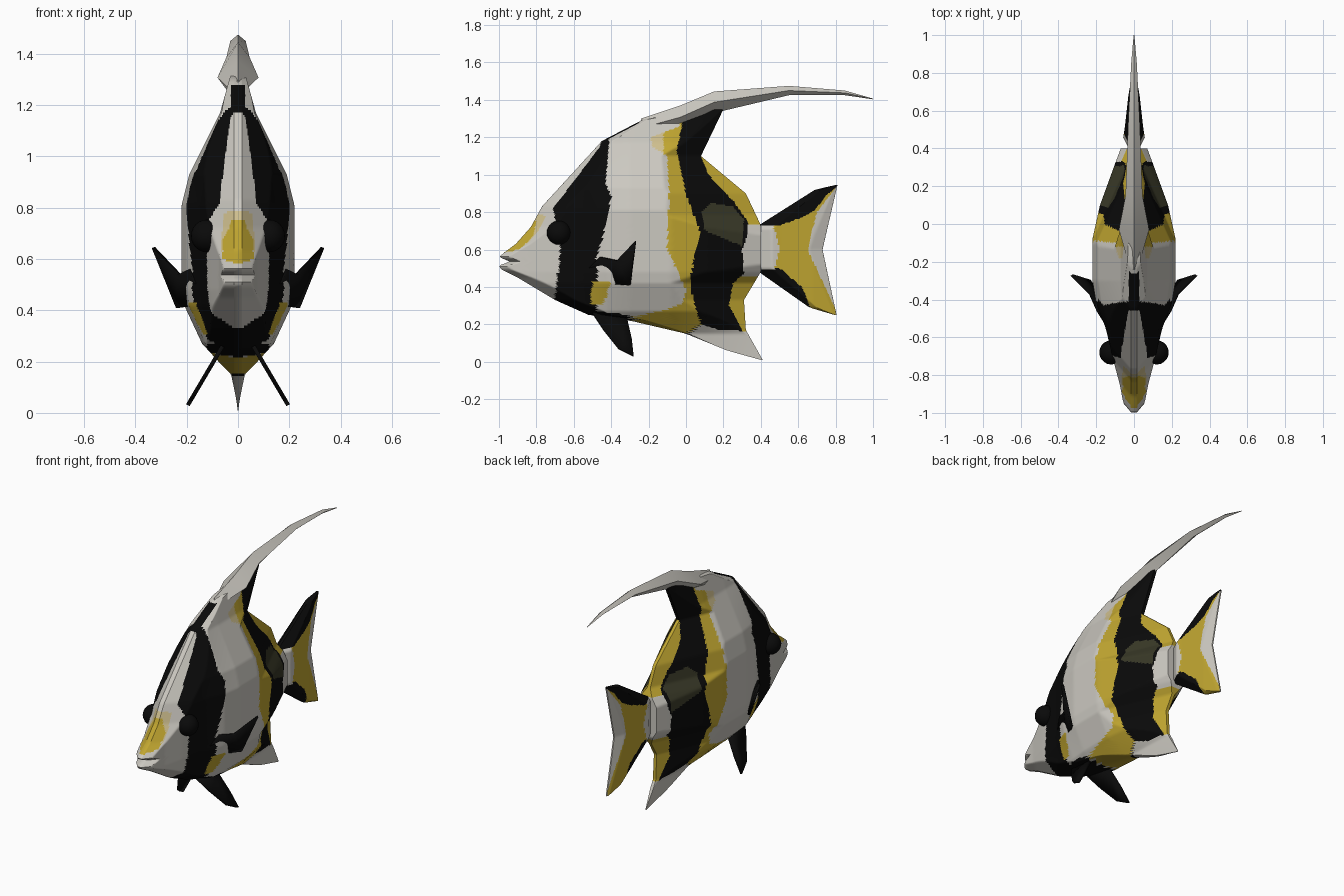
import bpy, bmesh, math

cube = bpy.data.objects.get("Cube")
if cube:
    bpy.data.objects.remove(cube, do_unlink=True)

PALETTE = {
    "cream_white": (0.60, 0.58, 0.53),
    "yellow": (0.53, 0.38, 0.03),
    "pale_yellow": (0.62, 0.52, 0.27),
    "olive": (0.04, 0.04, 0.02),
    "black": (0.003, 0.003, 0.003),
}
NAMES = list(PALETTE)
MATERIALS = []
for label, rgb in PALETTE.items():
    mat = bpy.data.materials.new(label)
    mat.use_nodes = True
    shader = mat.node_tree.nodes["Principled BSDF"]
    shader.inputs["Base Color"].default_value = (*rgb, 1)
    shader.inputs["Roughness"].default_value = 0.8
    mat.diffuse_color = (*rgb, 1)
    MATERIALS.append(mat)


def interp(table, v):
    """Piecewise linear lookup in (key, value) pairs."""
    if v <= table[0][0]:
        return table[0][1]
    for (a, fa), (b, fb) in zip(table, table[1:]):
        if v <= b:
            return fa + (fb - fa) * (v - a) / (b - a)
    return table[-1][1]


def inside(poly, y, z):
    hit = False
    for (ya, za), (yb, zb) in zip(poly, poly[1:] + poly[:1]):
        if (za > z) != (zb > z) and y < ya + (yb - ya) * (z - za) / (zb - za):
            hit = not hit
    return hit


def finish(name, bm, colour, angle=40):
    """colour is a palette name or a rule giving one from a face centre."""
    bmesh.ops.recalc_face_normals(bm, faces=bm.faces)
    for face in bm.faces:
        c = face.calc_center_median()
        face.material_index = NAMES.index(colour(c.y, c.z) if callable(colour) else colour)
    mesh = bpy.data.meshes.new(name)
    bm.to_mesh(mesh)
    bm.free()
    for mat in MATERIALS:
        mesh.materials.append(mat)
    obj = bpy.data.objects.new(name, mesh)
    bpy.context.collection.objects.link(obj)
    bpy.ops.object.select_all(action="DESELECT")
    obj.select_set(True)
    bpy.context.view_layer.objects.active = obj
    bpy.ops.object.shade_smooth_by_angle(angle=math.radians(angle))
    return obj


def loft(bm, rings):
    loops = [[bm.verts.new(p) for p in ring] for ring in rings]
    n = len(loops[0])
    for low, high in zip(loops, loops[1:]):
        for i in range(n):
            j = (i + 1) % n
            bm.faces.new((low[i], low[j], high[j], high[i]))
    bm.faces.new(loops[0])
    bm.faces.new(loops[-1])


def slab(name, front, back, width, colour, rows, cols):
    """Stack level sections running from a front edge to a back edge."""
    bm = bmesh.new()
    rings = []
    bottom, top = front[0][0], front[-1][0]
    for r in range(rows + 1):
        z = bottom + (top - bottom) * r / rows
        f, b = interp(front, z), interp(back, z)
        ys = [f + (b - f) * (1 - math.cos(math.pi * c / cols)) / 2 for c in range(cols + 1)]
        side = [(width(y, z, y - f, b - y), y, z) for y in ys[1:-1]]
        mirrored = [(-x, y, z) for x, y, z in reversed(side)]
        rings.append([(0, f, z), *side, (0, b, z), *mirrored])
    loft(bm, rings)
    return finish(name, bm, colour)


# Body: outline as front and back edges by height, then half widths
body_front = [(.01, .40), (.06, .22), (.15, 0), (.22, -.3), (.25, -.52), (.33, -.7),
              (.45, -.9), (.495, -.99), (.515, -1), (.535, -.94), (.56, -1), (.585, -.97),
              (.63, -.91), (.72, -.83), (.83, -.77), (1.18, -.45), (1.3, -.22), (1.35, .17)]
body_back = [(.01, .41), (.17, .32), (.33, .31), (.48, .4), (.73, .4), (.9, .32),
             (1.1, .08), (1.35, .2)]
width_by_y = [(-1, .04), (-.93, .06), (-.85, .075), (-.72, .11), (-.55, .15), (-.42, .2),
              (-.3, .22), (-.08, .22), (.1, .18), (.32, .1), (.4, .07)]
width_by_z = [(.01, .005), (.15, .03), (.27, .14), (.42, .21), (.48, .22), (.81, .22),
              (.93, .19), (1.17, .07), (1.35, .02)]
stalk = [(.42, .01), (.52, .07), (.68, .07), (.78, .01)]


def body_width(y, z, ahead, behind):
    full = interp(width_by_y, y) * interp(width_by_z, z) / .22
    return min(full, .015 + .85 * ahead, interp(stalk, z) + .45 * behind)


# Body markings: band edges by height, plus patches in side outline
band_front = [(.34, -.7), (.6, -.67), (.76, -.7), (.82, -.71), (1.15, -.46), (1.2, -.45)]
band_back = [(.25, -.3), (.27, -.48), (.4, -.47), (.55, -.48), (.65, -.45), (.88, -.4),
             (.95, -.43), (1.2, -.41)]
gold_front = [(.21, -.28), (.24, -.28), (.28, -.1), (.31, -.02), (.38, 0), (.6, -.1),
              (.9, -.09), (1.1, -.1), (1.15, -.18), (1.2, -.19), (1.26, -.03)]
stripe_front = [(.15, 0), (.2, .08), (.4, .02), (.55, .04), (.68, .08), (.9, 0),
                (1.13, -.05), (1.27, -.02)]
stripe_back = [(.17, .3), (.3, .23), (.42, .25), (.47, .31), (.6, .3), (.68, .33), (.75, .33),
               (.85, .26), (1, .12), (1.1, .08), (1.14, .25)]
tip_top = [(0, .14), (.08, .2), (.18, .17), (.32, .165)]
olive_patch = [(.08, .8), (.13, .85), (.25, .83), (.31, .76), (.3, .62), (.1, .7)]
chest_patch = [(-.5, .43), (-.4, .43), (-.44, .31), (-.51, .3)]
snout_patch = [(-.97, .585), (-.91, .66), (-.83, .76), (-.8, .75), (-.82, .67), (-.89, .6)]
brow_patch = [(-.84, .74), (-.79, .79), (-.75, .78), (-.79, .7), (-.86, .62)]


def body_colour(y, z):
    if inside(snout_patch, y, z):
        return "yellow"
    if inside(brow_patch, y, z):
        return "pale_yellow"
    if inside(chest_patch, y, z):
        return "yellow"
    if inside(olive_patch, y, z):
        return "olive"
    if y > 0 and z < interp(tip_top, y):
        return "cream_white"
    if y < interp(band_front, z):
        return "cream_white"
    if y < interp(band_back, z):
        return "black"
    if 1.15 < z < 1.28 and y < interp(body_front, z) + .015:
        return "black"
    if y < interp(gold_front, z):
        return "cream_white"
    if y < interp(stripe_front, z):
        if z > 1.1 and y < -.12:
            return "pale_yellow"
        return "yellow"
    if y < interp(stripe_back, z):
        return "black"
    return "cream_white" if .46 < z < .735 else "yellow"


slab("body", body_front, body_back, body_width, body_colour, 150, 130)

# Tail fin
tail_front = [(.25, .795), (.29, .66), (.48, .39), (.5, .36), (.71, .36), (.73, .39),
              (.92, .69), (.945, .8)]
tail_back = [(.25, .805), (.6, .73), (.945, .81)]
tail_width = [(.36, .075), (.5, .05), (.68, .03), (.81, .006)]
tail_black_low = [(.5, .73), (.62, .77), (.69, .81), (.75, .89), (.81, .94)]
tail_dark_edge = [(.39, .49), (.5, .5), (.62, .4), (.66, .3), (.67, .2)]
tail_white_edge = [(.28, .8), (.6, .65), (.8, .7), (.93, .8)]


def tail_colour(y, z):
    if z > interp(tail_black_low, y):
        return "black"
    if z < interp(tail_dark_edge, y):
        return "black"
    if y < .5 - .25 * abs(z - .6) or y > interp(tail_white_edge, z):
        return "cream_white"
    return "yellow"


slab("tail_fin", tail_front, tail_back,
     lambda y, z, ahead, behind: min(interp(tail_width, y), .008 + .5 * ahead, .004 + .4 * behind),
     tail_colour, 80, 50)

# Trailing dorsal streamer: y, top, bottom, half width
bm = bmesh.new()
loft(bm, [[(0, y, top), (w, y, (top + low) / 2), (0, y, low), (-w, y, (top + low) / 2)]
          for y, top, low, w in [(-.24, 1.3, 1.2, .02), (-.03, 1.37, 1.245, .08),
                                 (.15, 1.445, 1.33, .045), (.55, 1.475, 1.425, .03),
                                 (.85, 1.45, 1.425, .015), (1, 1.407, 1.403, .002)]])
finish("dorsal_streamer", bm, "cream_white", 60)


# Paired fins
def paired_fin(name, points):
    bm = bmesh.new()
    bm.faces.new([bm.verts.new(p) for p in points])
    bmesh.ops.triangulate(bm, faces=bm.faces)
    fin = finish(name, bm, "black")
    thick = fin.modifiers.new("thickness", "SOLIDIFY")
    thick.thickness, thick.offset = .016, 0
    fin.modifiers.new("both_sides", "MIRROR")


paired_fin("pectoral_fins", [(.14, -.54, .48), (.19, -.46, .56), (.23, -.37, .54),
                             (.33, -.27, .645), (.235, -.3, .41), (.16, -.42, .42)])
pelvic = [(-.5, .26), (-.44, .17), (-.36, .07), (-.28, .03), (-.29, .12), (-.32, .25)]
paired_fin("pelvic_fins", [(.06 + .59 * (.26 - z), y, z) for y, z in pelvic])

# Eyes
for side, sign in (("left", 1), ("right", -1)):
    bm = bmesh.new()
    bmesh.ops.create_uvsphere(bm, u_segments=20, v_segments=12, radius=.064)
    bmesh.ops.translate(bm, verts=bm.verts, vec=(sign * .12, -.68, .69))
    finish(side + "_eye", bm, "black", 60)
